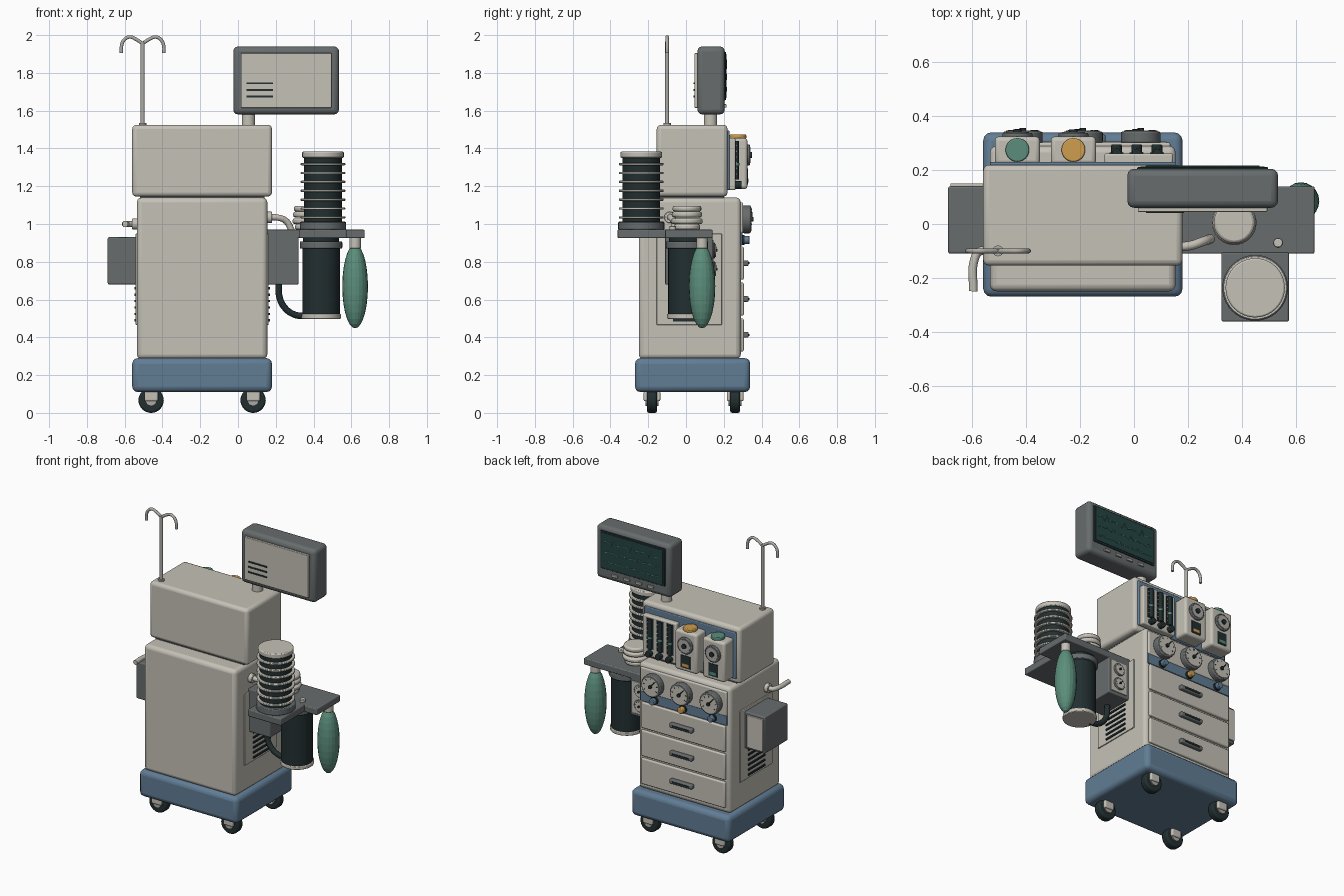
import bpy, math
from mathutils import Vector

if "Cube" in bpy.data.objects:
    bpy.data.objects.remove(bpy.data.objects["Cube"])


def mat(name, r, g, b):
    m = bpy.data.materials.new(name)
    m.diffuse_color = (r, g, b, 1)
    m.use_nodes = True
    m.node_tree.nodes["Principled BSDF"].inputs["Base Color"].default_value = m.diffuse_color
    return m


CREAM = mat("cream enamel", .56, .535, .475)
BLUE = mat("slate blue", .12, .205, .30)
GREY = mat("dark grey plastic", .135, .15, .152)
DARK = mat("black rubber", .016, .028, .03)
GREEN = mat("medical green", .105, .27, .20)
ORANGE = mat("amber orange", .62, .34, .075)
METAL = mat("brushed metal", .42, .41, .38)
SCREEN = mat("screen green", .017, .06, .055)


def finish(o, name, m, angle=35):
    o.name = name
    o.data.materials.append(m)
    if angle:
        bpy.ops.object.shade_smooth_by_angle(angle=math.radians(angle))
    return o


def box(name, x, y, z, m, bev=0.0):
    """Box from (min, max) ranges, with rounded edges."""
    bpy.ops.mesh.primitive_cube_add(size=1, location=[(a + b) / 2 for a, b in (x, y, z)])
    o = bpy.context.object
    o.scale = [b - a for a, b in (x, y, z)]
    bpy.ops.object.transform_apply(location=False, rotation=False, scale=True)
    if bev:
        mod = o.modifiers.new("round", "BEVEL")
        mod.width, mod.segments = bev, 3
    return finish(o, name, m)


def cyl(name, a, b, r, m, bev=0.0, n=32):
    """Cylinder running from point a to point b."""
    a, b = Vector(a), Vector(b)
    bpy.ops.mesh.primitive_cylinder_add(vertices=n, radius=r, depth=(b - a).length, location=(a + b) / 2)
    o = bpy.context.object
    o.rotation_euler = (b - a).to_track_quat('Z', 'Y').to_euler()
    if bev:
        mod = o.modifiers.new("round", "BEVEL")
        mod.width, mod.segments = bev, 2
    return finish(o, name, m)


def pipe(name, pts, r, m, smooth=True):
    """Round tube through the given points."""
    cu = bpy.data.curves.new(name, 'CURVE')
    cu.dimensions = '3D'
    cu.bevel_depth, cu.bevel_resolution, cu.use_fill_caps = r, 3, True
    if smooth:
        s = cu.splines.new('BEZIER')
        s.bezier_points.add(len(pts) - 1)
        for p, c in zip(s.bezier_points, pts):
            p.co = c
            p.handle_left_type = p.handle_right_type = 'AUTO'
    else:
        s = cu.splines.new('POLY')
        s.points.add(len(pts) - 1)
        for p, c in zip(s.points, pts):
            p.co = (*c, 1)
    o = bpy.data.objects.new(name, cu)
    bpy.context.collection.objects.link(o)
    cu.materials.append(m)


def gauge(x, y, z, r, depth):
    """Dial facing the back: bezel, face, ticks, needle and hub."""
    f = y + depth
    cyl("gauge_bezel", (x, y, z), (x, f, z), r, GREY, .006)
    cyl("gauge_face", (x, f - .002, z), (x, f + .004, z), r * .84, CREAM)
    for i in range(7):
        t = math.radians(-30 + 40 * i)
        d = Vector((math.cos(t), 0, math.sin(t)))
        c = Vector((x, f + .004, z))
        pipe("gauge_tick", [c + d * r * .62, c + d * r * .76], r * .03, DARK, False)
    pipe("gauge_needle", [(x + r * .1, f + .006, z - r * .15), (x - r * .4, f + .006, z + r * .5)], r * .045, DARK, False)
    cyl("gauge_hub", (x, f, z), (x, f + .014, z), r * .16, DARK)


# wheeled base
box("base", (-.56, .18), (-.27, .34), (.11, .29), BLUE, .03)
for x in (-.46, .08):
    for y in (-.18, .26):
        cyl("caster_wheel", (x, y - .026, .067), (x, y + .026, .067), .067, DARK, .01)
        cyl("caster_hub", (x, y - .034, .067), (x, y + .034, .067), .03, METAL)
        box("caster_fork", (x - .036, x + .036), (y - .044, y + .044), (.062, .115), CREAM, .008)

# cabinet and upper housing
box("cabinet", (-.535, .155), (-.25, .29), (.285, 1.14), CREAM, .025)
box("upper_housing", (-.56, .18), (-.155, .22), (1.145, 1.525), CREAM, .022)
box("housing_neck", (-.52, .14), (-.14, .2), (1.12, 1.16), GREY)

# vented side panels
for s, x in ((1, .155), (-1, -.535)):
    box("side_panel", sorted((x - s * .004, x + s * .007)), (-.155, .19), (.465, .95), CREAM, .004)
    for i in range(6):
        z = .49 + .034 * i
        box("vent_slot", sorted((x, x + s * .014)), (-.07, .11), (z - .006, z + .006), DARK)

# drawers
for z in (.325, .515, .705):
    box("drawer", (-.505, .125), (.28, .306), (z, z + .175), CREAM, .008)
    box("drawer_handle", (-.275, -.105), (.30, .332), (z + .073, z + .103), GREY, .008)
    box("handle_slot", (-.25, -.13), (.33, .335), (z + .083, z + .093), DARK)

# gauge panel with knobs
box("control_strip", (-.515, .135), (.28, .298), (.885, .965), BLUE, .004)
box("gauge_panel", (-.515, .135), (.28, .303), (.95, 1.115), CREAM, .008)
for x, m in ((-.413, BLUE), (-.19, ORANGE), (.025, BLUE)):
    gauge(x, .30, 1.025, .074, .043)
    cyl("knob_collar", (x, .295, .915), (x, .31, .915), .026, DARK)
    cyl("control_knob", (x, .305, .915), (x, .337, .915), .021, m, .004)

# flow meters
box("instrument_backplate", (-.535, .155), (.21, .23), (1.18, 1.495), BLUE, .005)
box("flowmeter_block", (-.11, .145), (.22, .262), (1.18, 1.455), CREAM, .008)
for x in (-.065, .01, .085):
    box("flow_channel", (x - .026, x + .026), (.258, .266), (1.235, 1.44), DARK)
    cyl("flow_tube", (x, .264, 1.235), (x, .264, 1.44), .016, DARK, n=16)
    for i in range(6):
        z = 1.265 + .03 * i
        box("flow_tick", (x + .012, x + .023), (.264, .268), (z - .003, z + .003), CREAM)
    cyl("flow_float", (x, .264, 1.31), (x, .264, 1.322), .018, GREEN, n=16)
    cyl("flow_knob", (x, .255, 1.207), (x, .295, 1.207), .02, DARK, .004, 20)

# vaporizers
for x, m in ((-.433, GREEN), (-.225, ORANGE)):
    box("vaporizer", (x - .084, x + .084), (.22, .325), (1.185, 1.455), CREAM, .016)
    cyl("vaporizer_cap", (x, .275, 1.45), (x, .275, 1.474), .044, m, .005)
    cyl("vaporizer_dial", (x, .32, 1.365), (x, .338, 1.365), .056, GREY, .005)
    cyl("dial_face", (x, .336, 1.365), (x, .341, 1.365), .043, METAL)
    cyl("dial_hub", (x, .336, 1.365), (x, .35, 1.365), .016, DARK)
    box("vaporizer_window", (x - .036, x + .036), (.32, .328), (1.21, 1.295), DARK)
    box("window_level", (x - .024, x + .024), (.326, .33), (1.22, 1.24), m)

# monitor
cyl("monitor_post", (.055, .13, 1.51), (.055, .13, 1.60), .035, CREAM)
box("monitor_shell", (-.025, .535), (.06, .205), (1.58, 1.94), GREY, .026)
box("monitor_cover", (.015, .495), (.045, .07), (1.615, 1.905), CREAM, .004)
for z in (1.675, 1.71, 1.745):
    box("cover_slot", (.045, .185), (.041, .05), (z - .005, z + .005), DARK)
box("screen_bezel", (.012, .498), (.2, .211), (1.655, 1.912), DARK, .004)
box("screen", (.025, .485), (.205, .214), (1.668, 1.9), SCREEN)
for k, (z, amp) in enumerate(((1.84, .028), (1.775, .018), (1.71, .012))):
    wave = (0, .2, 0, -.3, 1, -.6, 0, .3)
    pts = [(.045 + .42 * i / 24, .215, z + amp * wave[(i + 3 * k) % 8]) for i in range(25)]
    pipe("screen_trace", pts, .0022, GREEN, False)
for i in range(4):
    x = .12 + .09 * i
    box("monitor_button", (x - .022, x + .022), (.2, .215), (1.616, 1.634), METAL, .003)

# drip pole with two hooks
cyl("drip_pole", (-.505, -.1, 1.5), (-.505, -.1, 1.965), .011, METAL, n=16)
cyl("pole_socket", (-.505, -.1, 1.52), (-.505, -.1, 1.535), .02, METAL)
for s in (-1, 1):
    pipe("pole_hook", [(-.505 + s * a, -.1, z) for a, z in
                       ((0, 1.955), (.035, 1.978), (.07, 1.99), (.1, 1.972), (.112, 1.94), (.112, 1.905))], .0095, METAL)

# left side box and push handle
box("left_box", (-.69, -.53), (-.11, .14), (.68, .93), GREY, .008)
box("left_box_plate", (-.682, -.56), (.135, .151), (.695, .915), CREAM, .004)
cyl("handle_flange", (-.53, -.1, 1.0), (-.56, -.1, 1.0), .03, CREAM, .004)
pipe("push_handle", [(-.54, -.1, 1.0), (-.575, -.103, 1.0), (-.592, -.13, 1.0), (-.597, -.25, 1.0)], .016, CREAM)

# right side box, shelf and elbow hose
box("right_box", (.15, .32), (-.11, .14), (.68, .94), GREY, .006)
box("right_box_plate", (.18, .305), (.135, .146), (.70, .915), CREAM, .004)
for z in (.86, .76):
    gauge(.243, .142, z, .042, .012)
box("side_shelf", (.15, .67), (-.11, .14), (.925, .97), GREY, .006)
cyl("hose_flange", (.15, -.085, 1.035), (.18, -.085, 1.035), .03, CREAM, .004)
pipe("elbow_hose", [(.16, -.085, 1.035), (.21, -.08, 1.034), (.255, -.065, 1.015), (.285, -.055, .965)], .017, CREAM)

# valve stack on the shelf
for z, r in ((.97, .07), (1.0, .083), (1.035, .08), (1.066, .076)):
    cyl("valve_ring", (.372, .005, z), (.372, .005, z + .03), r, CREAM, .01)
cyl("shelf_knob", (.535, -.07, .965), (.535, -.07, .99), .017, CREAM, .004)

# bellows
BX, BY = .45, -.237
box("bellows_base", (.325, .575), (-.362, -.105), (.925, .972), GREY, .006)
cyl("bellows_collar", (BX, BY, .97), (BX, BY, 1.012), .122, GREY, .005, 40)
cyl("bellows_core", (BX, BY, 1.0), (BX, BY, 1.36), .1, DARK, n=40)
for i in range(7):
    z = 1.035 + .047 * i
    cyl("bellows_ring", (BX, BY, z - .006), (BX, BY, z + .006), .118, CREAM, .003, 40)
cyl("bellows_cap", (BX, BY, 1.35), (BX, BY, 1.383), .11, CREAM, .006, 40)

# absorber canister with hose
CX, CY = .44, .005
cyl("canister_collar", (CX, CY, .87), (CX, CY, .908), .112, GREY, .005, 40)
cyl("canister_neck", (CX, CY, .9), (CX, CY, .93), .095, DARK, n=40)
cyl("canister", (CX, CY, .52), (CX, CY, .875), .099, DARK, n=40)
cyl("canister_foot", (CX, CY, .498), (CX, CY, .523), .105, CREAM, .005, 40)
pipe("canister_hose", [(.36, 0, .513), (.30, 0, .52), (.245, 0, .56), (.218, 0, .62), (.215, 0, .69)], .018, DARK)

# breathing bag
cyl("bag_neck", (.62, .085, .87), (.62, .085, .93), .03, CREAM, .004)
bpy.ops.mesh.primitive_uv_sphere_add(segments=20, ring_count=14, radius=1, location=(.62, .085, .67))
bpy.context.object.scale = (.068, .07, .222)
bpy.ops.object.transform_apply(location=False, rotation=False, scale=True)
finish(bpy.context.object, "breathing_bag", GREEN, 0)
